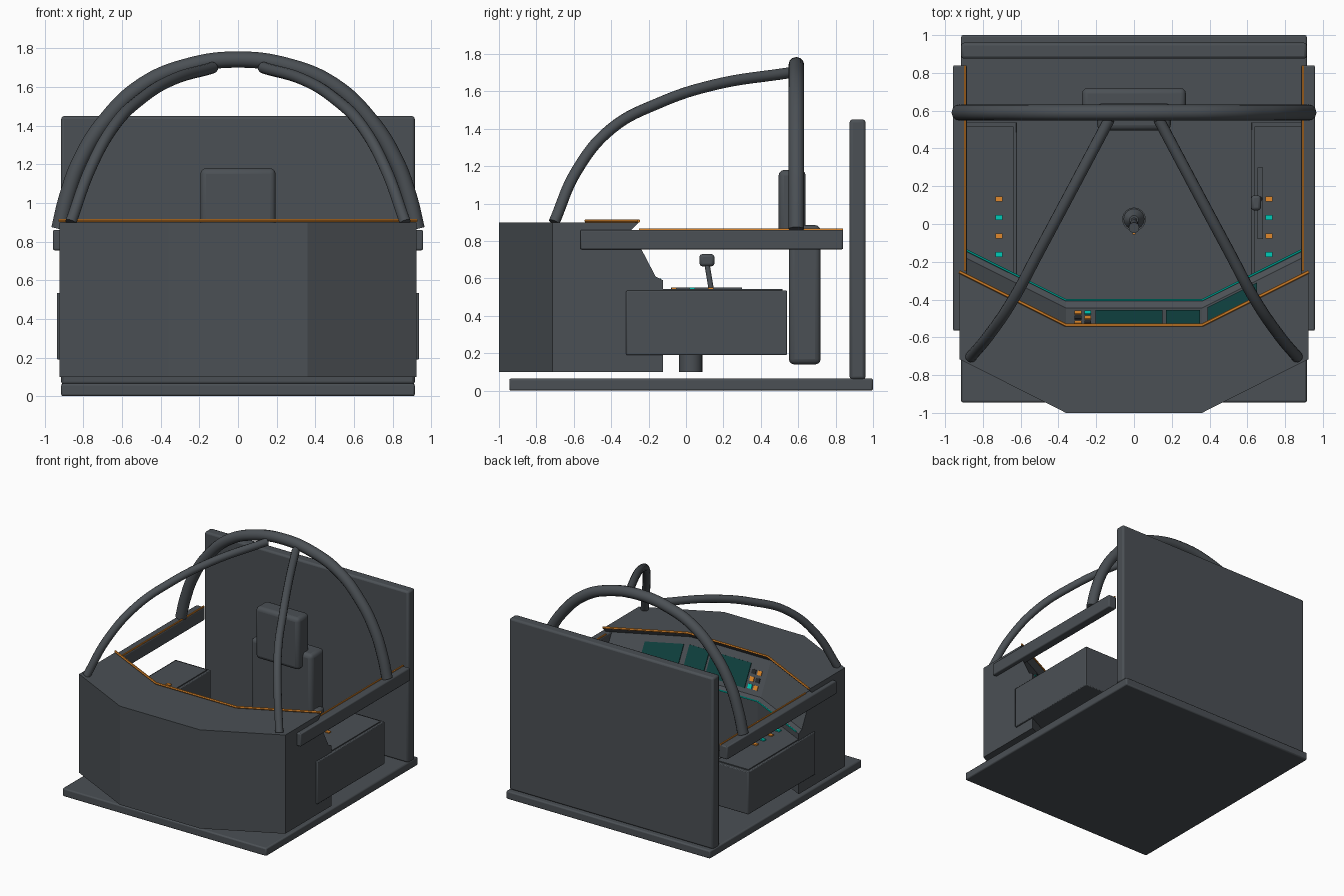
import bpy, bmesh, math
from mathutils import Vector

cube = bpy.data.objects.get("Cube")
if cube:
    bpy.data.objects.remove(cube, do_unlink=True)


def material(name, r, g, b):
    m = bpy.data.materials.new(name)
    m.use_nodes = True
    m.diffuse_color = (r, g, b, 1)
    m.node_tree.nodes["Principled BSDF"].inputs["Base Color"].default_value = (r, g, b, 1)
    return m


GREY = material("charcoal grey", 0.07, 0.08, 0.09)
ORANGE = material("amber orange", 0.75, 0.25, 0.025)
TEAL = material("bright teal", 0.0, 0.6, 0.48)
SCREEN = material("dark teal glass", 0.005, 0.055, 0.052)
BLACK = material("button black", 0.02, 0.022, 0.025)


def finish(name, bm, mat):
    bmesh.ops.recalc_face_normals(bm, faces=bm.faces)
    mesh = bpy.data.meshes.new(name)
    bm.to_mesh(mesh)
    bm.free()
    mesh.materials.append(mat)
    obj = bpy.data.objects.new(name, mesh)
    bpy.context.collection.objects.link(obj)
    return obj


def smooth(obj):
    bpy.ops.object.select_all(action='DESELECT')
    obj.select_set(True)
    bpy.context.view_layer.objects.active = obj
    bpy.ops.object.shade_smooth_by_angle(angle=math.radians(40))


def box(name, xs, ys, zs, mat=GREY, bevel=0.0, segments=2):
    """Box from its x, y and z ranges, with optional rounded edges."""
    bm = bmesh.new()
    bmesh.ops.create_cube(bm, size=1)
    for v in bm.verts:
        v.co = [(r[0] + r[1]) / 2 + c * (r[1] - r[0]) for c, r in zip(v.co, (xs, ys, zs))]
    obj = finish(name, bm, mat)
    if bevel:
        mod = obj.modifiers.new("rounded edges", 'BEVEL')
        mod.width, mod.segments = bevel, segments
        smooth(obj)
    return obj


def tube(name, points, radius, mat=GREY, curved=True):
    """Round bar along a path."""
    cu = bpy.data.curves.new(name, 'CURVE')
    cu.dimensions = '3D'
    cu.bevel_depth, cu.use_fill_caps = radius, True
    cu.bevel_resolution = 4 if curved else 1
    cu.resolution_u = 8
    sp = cu.splines.new('BEZIER' if curved else 'POLY')
    pts = sp.bezier_points if curved else sp.points
    pts.add(len(points) - 1)
    for p, co in zip(pts, points):
        if curved:
            p.co = co
            p.handle_left_type = p.handle_right_type = 'AUTO'
        else:
            p.co = (*co, 1)
    cu.materials.append(mat)
    obj = bpy.data.objects.new(name, cu)
    bpy.context.collection.objects.link(obj)
    bpy.ops.object.select_all(action='DESELECT')
    obj.select_set(True)
    bpy.context.view_layer.objects.active = obj
    bpy.ops.object.convert(target='MESH')
    smooth(bpy.context.object)


def cone(name, a, b, r1, r2, mat=GREY):
    """Tapered cylinder from point a to point b."""
    a, b = Vector(a), Vector(b)
    bm = bmesh.new()
    bmesh.ops.create_cone(bm, cap_ends=True, segments=24, radius1=r1, radius2=r2, depth=(b - a).length)
    turn = (b - a).to_track_quat('Z', 'Y')
    for v in bm.verts:
        v.co = turn @ v.co + (a + b) / 2
    obj = finish(name, bm, mat)
    smooth(obj)
    return obj


SIDES = (("left", 1), ("right", -1))

# Floor, rear bulkhead and seat
box("floor", (-0.915, 0.915), (-0.945, 1.0), (0, 0.065), bevel=0.01)
box("rear_wall", (-0.915, 0.915), (0.875, 0.96), (0.06, 1.45), bevel=0.015)
box("seat_back", (-0.275, 0.275), (0.55, 0.72), (0.14, 0.885), bevel=0.03, segments=3)
box("headrest", (-0.195, 0.195), (0.495, 0.64), (0.76, 1.18), bevel=0.03, segments=3)

# Front console: one section lofted over four stations
HALF, BEND = 0.925, 0.36


def rear_y(x):
    return -0.535 + max(0, abs(x) - BEND) * 0.5


bm = bmesh.new()
rings = []
for x in (-HALF, -BEND, BEND, HALF):
    front, back = (-0.715 if abs(x) > BEND else -1.0), rear_y(x)
    section = [(front, 0.1), (front, 0.9), (back, 0.9), (back - 0.04, 0.86),
               (back + 0.09, 0.61), (back + 0.13, 0.59), (back + 0.13, 0.1)]
    rings.append([bm.verts.new((x, y, z)) for y, z in section])
for a, b in zip(rings, rings[1:]):
    for i in range(len(a)):
        j = (i + 1) % len(a)
        bm.faces.new((a[i], a[j], b[j], b[i]))
bm.faces.new(rings[0])
bm.faces.new(rings[-1])
finish("front_console", bm, GREY)


def edge_path(offset, z, half):
    return [(x, rear_y(x) + offset, z) for x in (-half, -BEND, BEND, half)]


tube("console_lip_trim", edge_path(0, 0.908, HALF), 0.009, ORANGE, curved=False)
tube("console_lower_trim", edge_path(0.132, 0.594, 0.89), 0.006, TEAL, curved=False)


# Screens and buttons lying on the sloped panel
def panel_plate(name, x0, x1, t0, t1, mat):
    bm = bmesh.new()
    for x in (x0, x1):
        for t in (t0, t1):
            for lift in (-0.002, 0.006):
                bm.verts.new((x, rear_y(x) - 0.04 + 0.13 * t + lift * 0.9, 0.86 - 0.25 * t + lift * 0.45))
    bmesh.ops.convex_hull(bm, input=bm.verts)
    finish(name, bm, mat)


panel_plate("main_screen", -0.205, 0.15, 0.2, 0.88, SCREEN)
panel_plate("second_screen", 0.17, 0.35, 0.2, 0.88, SCREEN)
panel_plate("wing_screen", 0.39, 0.65, 0.2, 0.88, SCREEN)
for col, (x, colours) in enumerate(((-0.297, (ORANGE, BLACK, ORANGE)), (-0.245, (BLACK, ORANGE, TEAL)))):
    for row, mat in enumerate(colours):
        t = 0.4 + row * 0.2
        panel_plate(f"panel_button_{col}_{row}", x - 0.018, x + 0.018, t - 0.06, t + 0.06, mat)


# Side rails, side consoles and their switches
def span(s, a, b):
    return tuple(sorted((s * a, s * b)))


for side, s in SIDES:
    box(f"{side}_rail", span(s, 0.885, 0.958), (-0.565, 0.84), (0.755, 0.86), bevel=0.008)
    box(f"{side}_rail_trim", span(s, 0.89, 0.9), (-0.25, 0.84), (0.857, 0.868), ORANGE)
    box(f"{side}_side_console", span(s, 0.62, 0.938), (-0.32, 0.54), (0.19, 0.535), bevel=0.006)
    box(f"{side}_console_top", span(s, 0.638, 0.92), (-0.3, 0.515), (0.53, 0.543))
    for i in range(4):
        y = 0.132 - i * 0.098
        box(f"{side}_switch_{i}", span(s, 0.697, 0.733), (y - 0.014, y + 0.014), (0.54, 0.552),
            TEAL if i % 2 else ORANGE)

# Throttle on the left console
box("throttle_slot", (0.655, 0.682), (-0.08, 0.3), (0.54, 0.552))
cone("throttle_lever", (0.665, 0.135, 0.54), (0.65, 0.112, 0.68), 0.014, 0.014)
box("throttle_grip", (0.62, 0.672), (0.072, 0.152), (0.665, 0.73), bevel=0.015)

# Control stick
cone("stick_base", (0, 0.025, 0.1), (0, 0.025, 0.2), 0.062, 0.062)
cone("stick_boot", (0, 0.025, 0.2), (0, 0.02, 0.26), 0.055, 0.025)
cone("stick_shaft", (0, 0.025, 0.2), (0, 0, 0.4), 0.016, 0.016)
cone("stick_grip", (0, 0.002, 0.38), (0, -0.02, 0.51), 0.022, 0.028)
box("stick_trigger", (-0.009, 0.009), (-0.056, -0.035), (0.45, 0.485), ORANGE)

# Roll hoop: half the arch, mirrored about the centre
half_arch = [(0.925, 0.865), (0.885, 1.03), (0.815, 1.22), (0.69, 1.42), (0.49, 1.61), (0.25, 1.71)]
arch = half_arch + [(0, 1.742)] + [(-x, z) for x, z in reversed(half_arch)]
tube("roll_hoop", [(x, 0.59, z) for x, z in arch], 0.042)

# Canopy spars running from the console corners to the hoop
spar = [(0.865, -0.705, 0.9), (0.765, -0.585, 1.175), (0.64, -0.4, 1.4),
        (0.5, -0.14, 1.54), (0.345, 0.15, 1.635), (0.13, 0.555, 1.7)]
for side, s in SIDES:
    tube(f"{side}_spar", [(s * x, y, z) for x, y, z in spar], 0.03)
